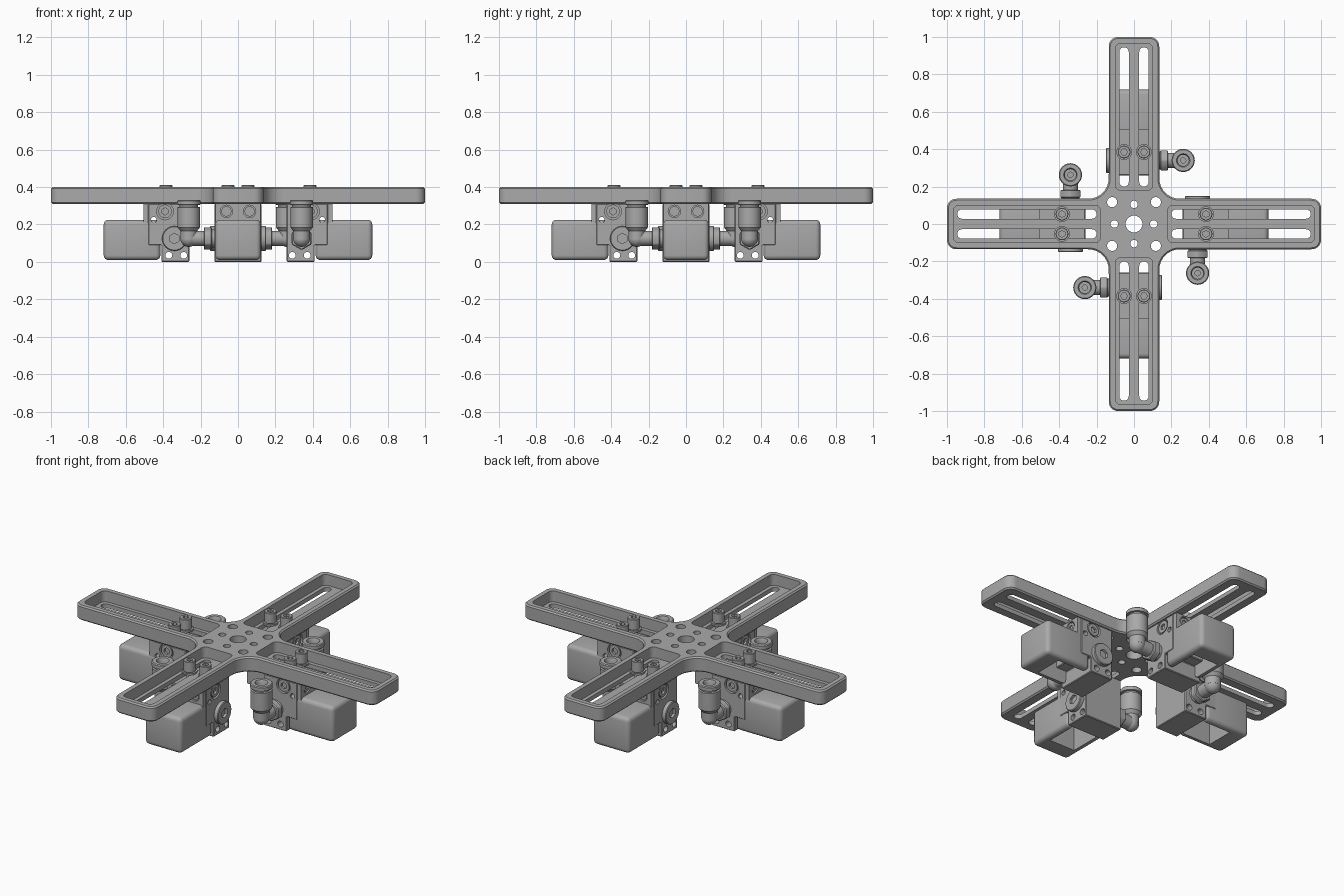
import bpy, bmesh
from math import pi, cos, sin, radians
from mathutils import Vector, Matrix

old = bpy.data.objects.get("Cube")
if old:
    bpy.data.objects.remove(old, do_unlink=True)

grey = bpy.data.materials.new("machined_grey")
grey.use_nodes = True
GREY = (0.4, 0.4, 0.4, 1)
grey.diffuse_color = GREY
grey.node_tree.nodes["Principled BSDF"].inputs["Base Color"].default_value = GREY


def make(name, bm):
    bmesh.ops.recalc_face_normals(bm, faces=bm.faces)
    me = bpy.data.meshes.new(name)
    bm.to_mesh(me)
    bm.free()
    me.materials.append(grey)
    ob = bpy.data.objects.new(name, me)
    bpy.context.collection.objects.link(ob)
    return ob


def bake(ob):
    """Apply all modifiers of an object."""
    deps = bpy.context.evaluated_depsgraph_get()
    me = bpy.data.meshes.new_from_object(ob.evaluated_get(deps))
    ob.modifiers.clear()
    ob.data = me
    return ob


def bevel(ob, width, segments=1, angle=50):
    m = ob.modifiers.new("edge", 'BEVEL')
    m.width, m.segments, m.angle_limit = width, segments, radians(angle)
    return bake(ob)


def cut(ob, cutters):
    for c in cutters:
        m = ob.modifiers.new("cut", 'BOOLEAN')
        m.operation, m.object, m.solver = 'DIFFERENCE', c, 'EXACT'
    bake(ob)
    for c in cutters:
        bpy.data.objects.remove(c, do_unlink=True)
    return ob


def prism(name, pts, depth):
    """Closed outline of 3D points, extruded along a vector."""
    bm = bmesh.new()
    face = bm.faces.new([bm.verts.new(p) for p in pts])
    ext = bmesh.ops.extrude_face_region(bm, geom=[face], use_keep_orig=True)
    moved = [g for g in ext["geom"] if isinstance(g, bmesh.types.BMVert)]
    bmesh.ops.translate(bm, verts=moved, vec=depth)
    return make(name, bm)


def box(name, lo, hi):
    x, y, z = lo
    X, Y, Z = hi
    return prism(name, [(x, y, z), (X, y, z), (X, Y, z), (x, Y, z)], (0, 0, Z - z))


def cyl(name, r, a, b, sides=28):
    a, b = Vector(a), Vector(b)
    d = b - a
    bm = bmesh.new()
    bmesh.ops.create_cone(bm, cap_ends=True, segments=sides, radius1=r, radius2=r, depth=d.length,
                          matrix=Matrix.Translation((a + b) / 2) @ d.to_track_quat('Z', 'Y').to_matrix().to_4x4())
    return make(name, bm)


def arc(cx, cy, r, a0, a1, n=8):
    return [(cx + r * cos(radians(a0 + (a1 - a0) * i / n)),
             cy + r * sin(radians(a0 + (a1 - a0) * i / n))) for i in range(n + 1)]


def rounded(name, x0, x1, y0, y1, r, z0, z1):
    pts = []
    for i, (cx, cy) in enumerate([(x1 - r, y1 - r), (x0 + r, y1 - r), (x0 + r, y0 + r), (x1 - r, y0 + r)]):
        pts += arc(cx, cy, r * 0.999, 90 * i, 90 * i + 90)
    return prism(name, [(x, y, z0) for x, y in pts], (0, 0, z1 - z0))


def turned(ob, k):
    ob.data.transform(Matrix.Rotation(k * pi / 2, 4, 'Z'))
    return ob


# Cross-shaped mounting plate: filleted arms, pockets, slots and centre holes
BOT, TOP, FLOOR = 0.31, 0.4, 0.335
HALF, FIL, COR = 0.135, 0.11, 0.05
arm = (arc(HALF + FIL, -HALF - FIL, FIL, 180, 90) + arc(1 - COR, COR - HALF, COR, -90, 0)
       + arc(1 - COR, HALF - COR, COR, 0, 90))
outline = []
for k in range(4):
    rot = Matrix.Rotation(k * pi / 2, 3, 'Z')
    pts = [rot @ Vector((x, y, BOT)) for x, y in arm]
    outline += [p for p in pts if not outline or (p - outline[-1]).length > 1e-4]
if (outline[0] - outline[-1]).length < 1e-4:
    outline.pop()
plate = bevel(prism("cross_plate", outline, (0, 0, TOP - BOT)), 0.008)
cutters = [cyl("centre_hole", 0.045, (0, 0, 0.2), (0, 0, 0.5))]
for k in range(4):
    cutters.append(turned(rounded("pocket", 0.18, 0.965, -0.1, 0.1, 0.03, FLOOR, 0.5), k))
    for s in (-1, 1):
        cutters.append(turned(rounded("slot", 0.2, 0.945, s * 0.053 - 0.025, s * 0.053 + 0.025, 0.025, 0.2, 0.5), k))
    cutters.append(turned(cyl("axis_hole", 0.02, (0.105, 0, 0.2), (0.105, 0, 0.5)), k))
    cutters.append(turned(cyl("corner_hole", 0.027, (0.117, 0.117, 0.2), (0.117, 0.117, 0.5)), k))
cut(plate, cutters)

# One gripper module, built under the +x arm
parts = []
BX, BZ = 0.34, 0.125   # axis of air port and boss

# Stepped valve body with cross holes and screw recesses
profile = [(0.26, 0), (0.41, 0), (0.41, 0.09), (0.48, 0.09), (0.48, BOT), (0.26, BOT)]
body = bevel(prism("gripper_body", [(x, -0.125, z) for x, z in profile], (0, 0.25, 0)), 0.004)
holes = [cyl("hole", r, (x, -0.2, z), (x, 0.2, z))
         for x, z, r in [(0.29, 0.035, 0.018), (0.37, 0.035, 0.018), (0.45, 0.225, 0.015)]]
for s in (-1, 1):
    holes.append(cyl("recess", 0.045, (0.39, s * 0.105, 0.27), (0.39, s * 0.2, 0.27)))
parts.append(cut(body, holes))
for s, side in ((-1, "right"), (1, "left")):
    head = cyl("side_screw_" + side, 0.036, (0.39, s * 0.1, 0.27), (0.39, s * 0.122, 0.27))
    parts.append(cut(head, [cyl("socket", 0.019, (0.39, s * 0.11, 0.27), (0.39, s * 0.2, 0.27), 6)]))

# Upper end block with two socket screws facing outwards
end = box("end_block", (0.47, -0.12, 0.2), (0.505, 0.12, BOT))
parts.append(cut(end, [cyl("hole", 0.033, (0.49, s * 0.062, 0.27), (0.6, s * 0.062, 0.27)) for s in (-1, 1)]))
for s, side in ((-1, "right"), (1, "left")):
    head = cyl("end_screw_" + side, 0.027, (0.485, s * 0.062, 0.27), (0.502, s * 0.062, 0.27))
    parts.append(cut(head, [cyl("socket", 0.014, (0.495, s * 0.062, 0.27), (0.6, s * 0.062, 0.27), 6)]))

# Rounded outer housing, open underneath
housing = bevel(box("housing", (0.415, -0.122, 0.01), (0.718, 0.122, 0.225)), 0.025, 4)
parts.append(cut(housing, [box("opening", (0.4, -0.085, -0.1), (0.61, 0.085, 0.19))]))

# Round boss with a hexagonal socket on one side
boss = bevel(cyl("port_plug", 0.066, (BX, 0.12, BZ), (BX, 0.15, BZ), 40), 0.004)
parts.append(cut(boss, [cyl("socket", 0.028, (BX, 0.135, BZ), (BX, 0.2, BZ), 6)]))

# Elbow air fitting on the other side
FY = -0.263
parts.append(cyl("fitting_collar", 0.048, (BX, -0.12, BZ), (BX, -0.14, BZ)))
parts.append(bevel(cyl("fitting_nut", 0.062, (BX, -0.14, BZ), (BX, -0.183, BZ), 6), 0.005))
parts.append(cyl("fitting_stem", 0.04, (BX, -0.18, BZ), (BX, FY, BZ)))
bm = bmesh.new()
bmesh.ops.create_uvsphere(bm, u_segments=28, v_segments=16, radius=0.045,
                          matrix=Matrix.Translation((BX, FY, BZ)))
parts.append(make("fitting_elbow", bm))
profile = [(0, .12), (.045, .12), (.045, .165), (.06, .185), (.06, .292), (.05, .294), (.05, .304),
           (.062, .306), (.062, .326), (.057, .331), (.036, .331), (.03, .32), (.03, .28), (.014, .28),
           (.014, .24), (0, .24)]
bm = bmesh.new()
vs = [bm.verts.new((BX + r, FY, z)) for r, z in profile]
edges = [bm.edges.new(e) for e in zip(vs, vs[1:])]
bmesh.ops.spin(bm, geom=vs + edges, cent=(BX, FY, 0), axis=(0, 0, 1), angle=2 * pi, steps=32)
bmesh.ops.remove_doubles(bm, verts=bm.verts, dist=1e-5)
parts.append(make("fitting_barrel", bm))

# Clamping screws and washers in the slots
for s, side in ((-1, "right"), (1, "left")):
    y = s * 0.053
    parts.append(cyl("clamp_shank_" + side, 0.02, (0.385, y, 0.28), (0.385, y, 0.35)))
    parts.append(cyl("clamp_washer_" + side, 0.042, (0.385, y, FLOOR), (0.385, y, FLOOR + 0.01)))
    head = bevel(cyl("clamp_head_" + side, 0.034, (0.385, y, FLOOR + 0.01), (0.385, y, 0.41)), 0.003)
    parts.append(cut(head, [cyl("socket", 0.018, (0.385, y, 0.375), (0.385, y, 0.5), 6)]))

# Smooth the curved faces, then repeat the module under the other arms
for ob in bpy.context.selected_objects:
    ob.select_set(False)
for ob in [plate] + parts:
    ob.select_set(True)
bpy.context.view_layer.objects.active = plate
bpy.ops.object.shade_smooth_by_angle(angle=radians(30))

for k, place in enumerate(("left", "back", "right", "front")):
    for ob in parts:
        name = place + "_" + ob.name
        twin = ob.copy()
        twin.name = name
        twin.rotation_euler.z = k * pi / 2
        bpy.context.collection.objects.link(twin)
for ob in parts:
    bpy.data.objects.remove(ob, do_unlink=True)
